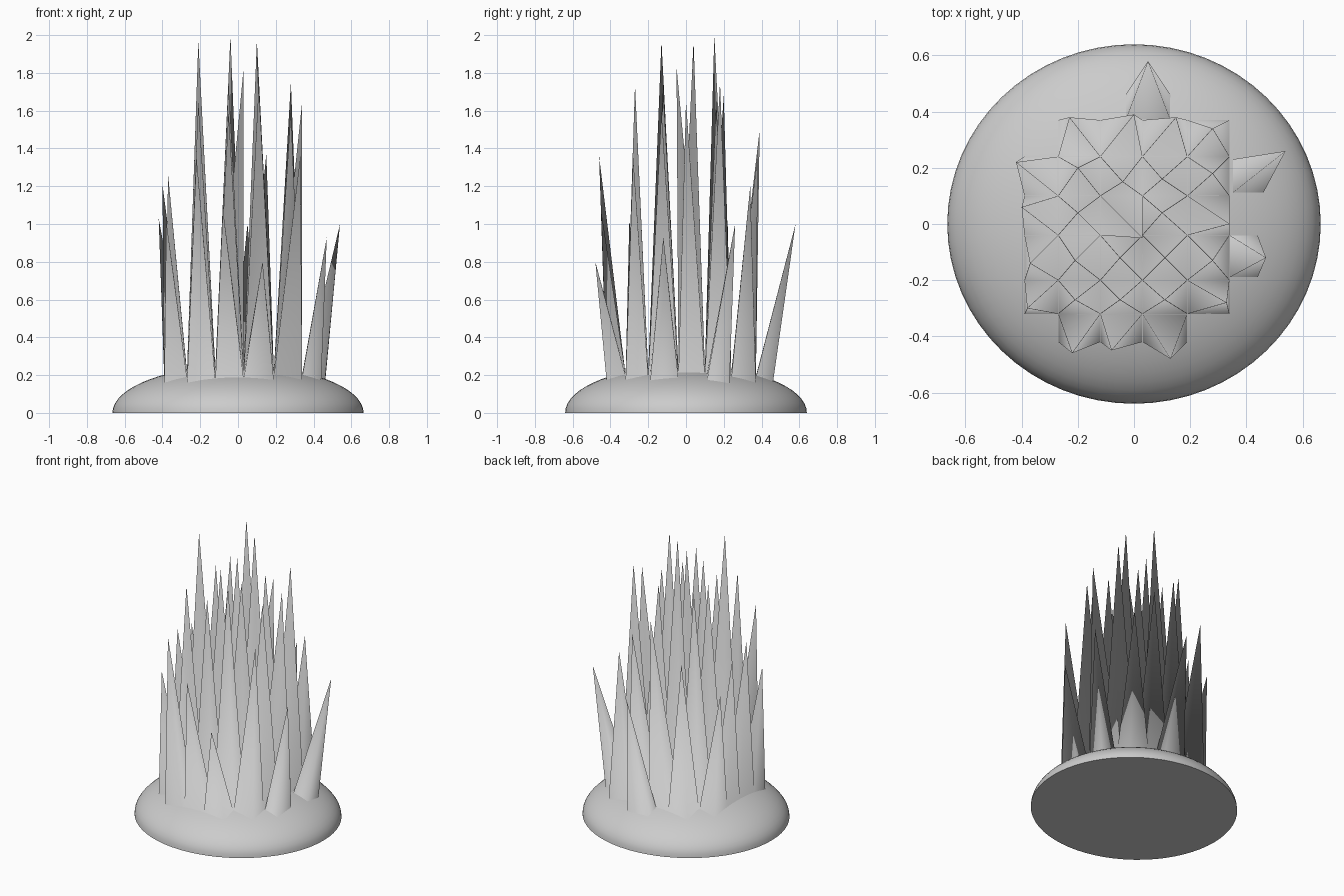
import bpy, bmesh, math
from mathutils import Vector

if "Cube" in bpy.data.objects:
    bpy.data.objects.remove(bpy.data.objects["Cube"])

RX, RY, H = 0.665, 0.64, 0.25


def dome_z(x, y):
    return H * math.sqrt(max(0.0, 1 - (x / RX) ** 2 - (y / RY) ** 2))


def add_object(name, bm):
    mesh = bpy.data.meshes.new(name)
    bm.to_mesh(mesh)
    bm.free()
    ob = bpy.data.objects.new(name, mesh)
    bpy.context.collection.objects.link(ob)
    return ob


# Domed base: half of a flattened sphere, closed underneath
bm = bmesh.new()
bmesh.ops.create_uvsphere(bm, u_segments=64, v_segments=32, radius=1)
bmesh.ops.bisect_plane(bm, geom=bm.verts[:] + bm.edges[:] + bm.faces[:],
                       plane_co=(0, 0, 0), plane_no=(0, 0, -1), clear_outer=True)
bmesh.ops.holes_fill(bm, edges=[e for e in bm.edges if e.is_boundary])
bmesh.ops.scale(bm, vec=(RX, RY, H), verts=bm.verts)
bmesh.ops.recalc_face_normals(bm, faces=bm.faces)
dome = add_object("dome_base", bm)
bpy.context.view_layer.objects.active = dome
dome.select_set(True)
bpy.ops.object.shade_smooth_by_angle(angle=math.radians(35))

# Spikes: one pyramid per grid cell, rooted on the dome
X = [-0.39, -0.27, -0.12, 0.03, 0.19, 0.34]
Y = [-0.42, -0.32, -0.20, -0.04, 0.10, 0.24, 0.37]
# per row, front to back: first column, then the tips
rows = [
    (1, [(-0.22, -0.46, 1.36), (-0.08, -0.45, 1.08), (0.13, -0.48, 0.80)]),
    (0, [(-0.38, -0.30, 1.02), (-0.21, -0.27, 1.65), (-0.05, -0.27, 1.60),
         (0.11, -0.27, 1.74), (0.33, -0.28, 1.36)]),
    (0, [(-0.37, -0.14, 1.26), (-0.21, -0.13, 1.97), (-0.05, -0.12, 1.75),
         (0.11, -0.12, 1.70), (0.28, -0.13, 1.60)]),
    (0, [(-0.40, 0.06, 1.21), (-0.20, 0.04, 1.68), (0.03, -0.05, 1.83),
         (0.10, 0.04, 1.97), (0.34, 0.00, 1.65)]),
    (0, [(-0.42, 0.22, 1.03), (-0.20, 0.20, 1.68), (-0.04, 0.15, 2.00),
         (0.10, 0.16, 1.65), (0.28, 0.18, 1.75)]),
    (1, [(-0.23, 0.38, 1.26), (0.00, 0.39, 1.50), (0.15, 0.38, 1.37),
         (0.28, 0.34, 1.20)]),
]


def spike(bm, x0, x1, y0, y1, tip):
    base = [bm.verts.new((x, y, dome_z(x, y) - 0.01))
            for x, y in ((x0, y0), (x1, y0), (x1, y1), (x0, y1))]
    top = bm.verts.new(tip)
    for i in range(4):
        bm.faces.new((base[i], base[(i + 1) % 4], top)).smooth = True


def finish_spikes(name, bm):
    """Weld the roots into one skin and blend its rim shading into the dome."""
    bmesh.ops.remove_doubles(bm, verts=bm.verts, dist=0.001)
    bm.normal_update()
    normals = []
    for v in bm.verts:
        n = v.normal.copy()
        if v.is_boundary:
            x, y, z = v.co
            n += 1.5 * Vector((x / RX ** 2, y / RY ** 2, z / H ** 2)).normalized()
        normals.append(n.normalized())
    ob = add_object(name, bm)
    ob.data.normals_split_custom_set_from_vertices(normals)


bm = bmesh.new()
for r, (c0, tips) in enumerate(rows):
    for c, tip in enumerate(tips, c0):
        spike(bm, X[c], X[c + 1], Y[r], Y[r + 1], tip)
finish_spikes("spike_cluster", bm)

# Outlying spikes that lean away from the cluster
bm = bmesh.new()
spike(bm, 0.34, 0.44, -0.19, -0.04, (0.47, -0.12, 0.93))
spike(bm, 0.35, 0.46, 0.11, 0.23, (0.54, 0.26, 1.00))
spike(bm, -0.03, 0.13, 0.37, 0.46, (0.05, 0.58, 1.00))
finish_spikes("leaning_spikes", bm)
